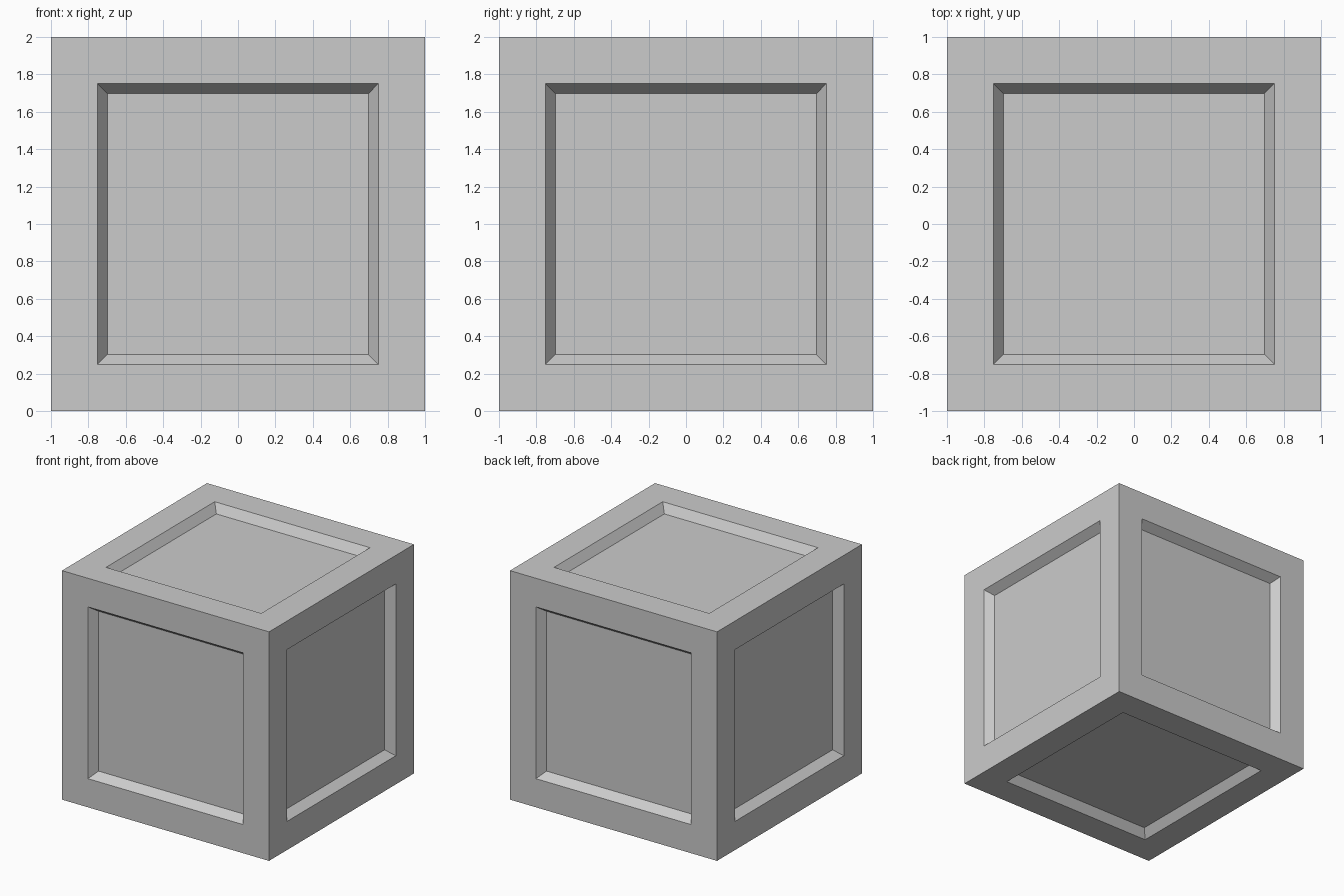
import bpy, bmesh
from mathutils import Matrix

if "Cube" in bpy.data.objects:
    bpy.data.objects.remove(bpy.data.objects["Cube"])

FRAME_WIDTH = 0.25   # flat border around every panel
BEVEL_WIDTH = 0.052  # sloped wall seen face-on
DEPTH = 0.073        # how far the panel is sunk

# Crate: a cube standing on the ground
bm = bmesh.new()
bmesh.ops.create_cube(bm, size=2, matrix=Matrix.Translation((0, 0, 1)))
sides = bm.faces[:]

# Border on all six sides, then a sloped step down to the recessed panel
bmesh.ops.inset_individual(bm, faces=sides, thickness=FRAME_WIDTH, use_even_offset=True)
bmesh.ops.inset_individual(bm, faces=sides, thickness=BEVEL_WIDTH, depth=-DEPTH,
                           use_even_offset=True)
bmesh.ops.recalc_face_normals(bm, faces=bm.faces)

mesh = bpy.data.meshes.new("crate")
bm.to_mesh(mesh)
bm.free()
bpy.context.collection.objects.link(bpy.data.objects.new("crate", mesh))
